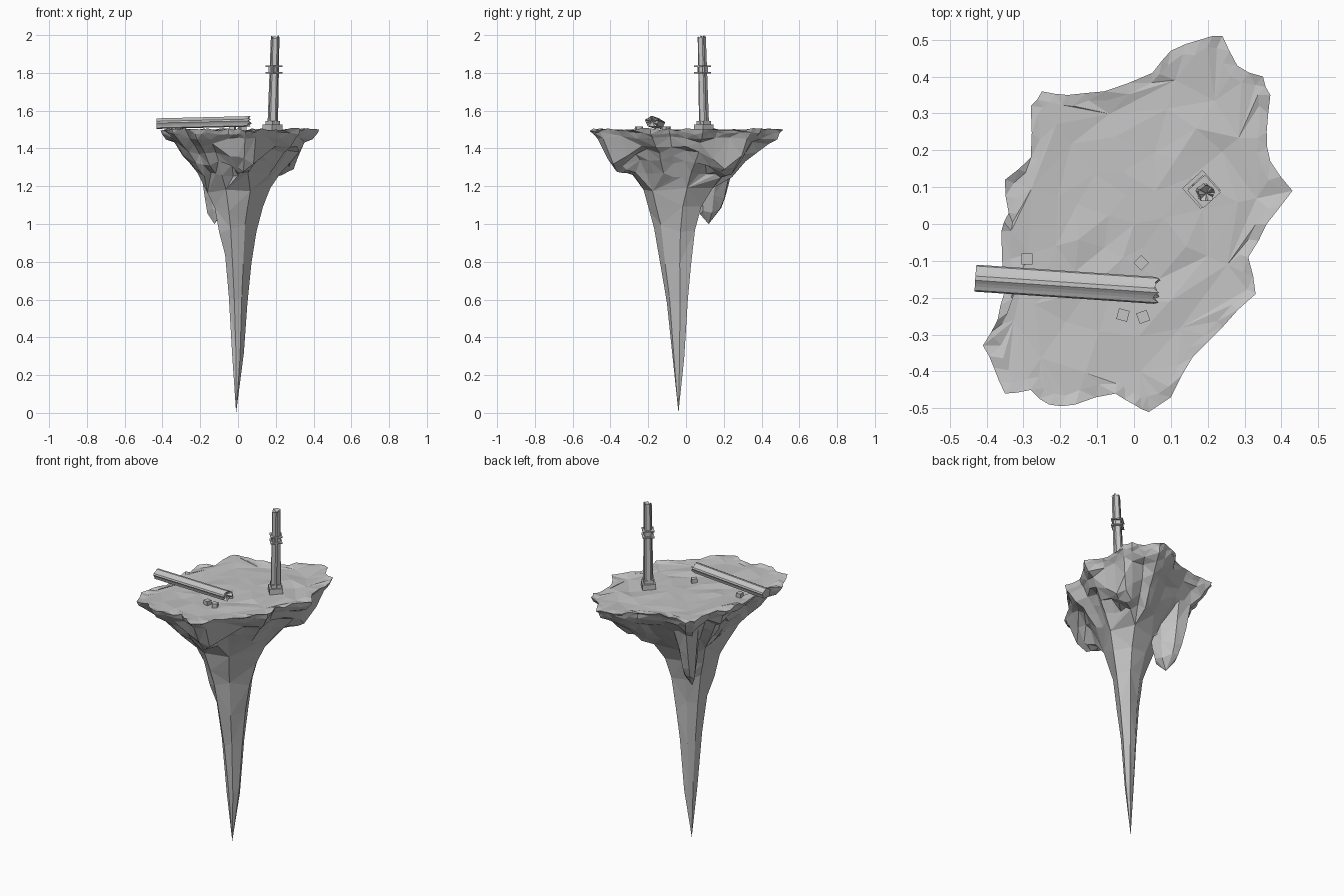
import bpy, bmesh, math, random
from mathutils import Matrix, Vector

random.seed(4)
if "Cube" in bpy.data.objects:
    bpy.data.objects.remove(bpy.data.objects["Cube"])

stone = bpy.data.materials.new("grey stone")
stone.use_nodes = True
GREY = (0.55, 0.55, 0.55, 1)
stone.diffuse_color = GREY
stone.node_tree.nodes["Principled BSDF"].inputs["Base Color"].default_value = GREY


def finish(bm, name):
    """Turn a bmesh into a flat-shaded stone object."""
    bmesh.ops.recalc_face_normals(bm, faces=bm.faces[:])
    mesh = bpy.data.meshes.new(name)
    bm.to_mesh(mesh)
    bm.free()
    mesh.materials.append(stone)
    obj = bpy.data.objects.new(name, mesh)
    bpy.context.collection.objects.link(obj)
    return obj


def jitter(amount):
    return random.uniform(-amount, amount)


def bridge(bm, low, high):
    """Join two closed loops of the same length with quads."""
    n = len(low)
    for i in range(n):
        j = (i + 1) % n
        bm.faces.new((low[i], low[j], high[j], high[i]))


def fan(bm, loop, centre):
    for i, v in enumerate(loop):
        bm.faces.new((v, loop[(i + 1) % len(loop)], centre))


# Plateau outline, in hundredths, anticlockwise
CORNERS = [(43, 9), (37, 17), (36, 25), (37, 35), (35, 40), (28, 43), (24, 51),
           (18, 50), (10, 47), (5, 41), (-8, 36), (-18, 35), (-25, 36),
           (-28, 32), (-28, 18), (-35, 12), (-34, 3), (-36, -2), (-35, -18),
           (-37, -26), (-41, -33), (-38, -39), (-35, -46), (-28, -45),
           (-23, -49), (-16, -49), (-5, -46), (0, -49), (4, -51), (10, -47),
           (16, -36), (24, -28), (33, -19), (31, -9), (36, 0)]
CORNERS = [Vector((x, y, 0)) / 100 for x, y in CORNERS]
OUTLINE = []
for a, b in zip(CORNERS, CORNERS[1:] + CORNERS[:1]):
    OUTLINE += [a, (a + b) / 2 * (1 + jitter(0.012))]

# Rounded lumps hanging under the plateau: centre, lowest height, steepness
LUMPS = [(Vector((0.03, -0.32, 0)), 1.275, 8),
         (Vector((0.24, 0.20, 0)), 1.26, 8)]


def island_ring(bm, scale, z, step, shift, wobble, bump, lumpy):
    """One scaled copy of the outline; a larger step gives fewer sides."""
    points = {}
    loop = []
    for i in range(len(OUTLINE)):
        key = i // step * step
        if key not in points:
            p = OUTLINE[key] * (scale + jitter(wobble))
            p.y += shift
            height = z
            if lumpy:
                for centre, low, steep in LUMPS:
                    height = min(height, low + steep * (p - centre).length_squared)
            p.z = height + jitter(bump)
            points[key] = p
        loop.append(bm.verts.new(points[key]))
    return loop


# Floating rock: uneven top, ragged underside and long tapering spike
bm = bmesh.new()
rings = [
    # scale, height, step, y shift, radial wobble, height wobble, lumps
    (0.20, 1.495, 10, 0, 0.03, 0.005, False),
    (0.42, 1.495, 5, 0, 0.04, 0.006, False),
    (0.62, 1.495, 5, 0, 0.04, 0.006, False),
    (0.80, 1.496, 5, 0, 0.03, 0.006, False),
    (0.93, 1.497, 1, 0, 0.015, 0.005, False),
    (1.00, 1.500, 1, 0, 0.00, 0.008, False),
    (0.97, 1.480, 1, 0, 0.015, 0.007, False),
    (0.93, 1.455, 2, 0, 0.02, 0.012, False),
    (0.84, 1.420, 2, 0, 0.03, 0.015, True),
    (0.74, 1.380, 2, 0, 0.025, 0.018, True),
    (0.64, 1.325, 2, -0.01, 0.02, 0.015, True),
    (0.52, 1.260, 2, -0.02, 0.015, 0.015, True),
    (0.40, 1.180, 10, -0.03, 0.01, 0.015, False),
    (0.30, 1.080, 10, -0.045, 0.01, 0.020, False),
    (0.235, 0.970, 10, -0.05, 0.01, 0.030, False),
    (0.17, 0.800, 10, -0.048, 0.005, 0.040, False),
    (0.12, 0.600, 10, -0.043, 0.005, 0.040, False),
    (0.07, 0.300, 10, -0.040, 0.005, 0.030, False),
]
loops = [island_ring(bm, *r) for r in rings]
for upper, lower in zip(loops, loops[1:]):
    bridge(bm, lower, upper)
fan(bm, loops[0], bm.verts.new((0, 0, 1.495)))
fan(bm, loops[-1], bm.verts.new((-0.01, -0.04, 0)))
bmesh.ops.remove_doubles(bm, verts=bm.verts[:], dist=0.0001)
bmesh.ops.triangulate(bm, faces=bm.faces[:])
finish(bm, "floating_rock")

# Side spike beside the main one, a flattened wedge on the diagonal
bm = bmesh.new()
loops = []
for z, wide, thin, x, y in [(1.40, 0.13, 0.09, -0.11, 0.16),
                            (1.25, 0.105, 0.06, -0.115, 0.147),
                            (1.15, 0.085, 0.045, -0.117, 0.138),
                            (1.07, 0.067, 0.032, -0.118, 0.132)]:
    loop = []
    for i in range(7):
        a = math.tau * i / 7
        offset = Matrix.Rotation(math.radians(125), 3, "Z") @ Vector(
            (wide * math.cos(a), thin * math.sin(a), jitter(0.02)))
        loop.append(bm.verts.new(Vector((x, y, z)) + offset))
    loops.append(loop)
for upper, lower in zip(loops, loops[1:]):
    bridge(bm, lower, upper)
bm.faces.new(loops[0])
fan(bm, loops[-1], bm.verts.new((-0.125, 0.12, 1.0)))
bmesh.ops.triangulate(bm, faces=bm.faces[:])
finish(bm, "side_spike")


def broken_column(name, start, end, r0, r1, squash=1.0, sides=20):
    """Fluted shaft from start to end with a jagged, hollowed break."""
    start, end = Vector(start), Vector(end)
    axis = end - start
    length = axis.length
    bm = bmesh.new()
    loops = []
    for t, r in ((0, r0), (1, r1)):
        loop = []
        for i in range(sides):
            a = math.tau * (i + 0.5) / sides
            rr = r * (1 if i % 4 < 2 else 0.86)
            z = length * t - (random.uniform(0, 0.02) if t else 0)
            loop.append(bm.verts.new((rr * math.cos(a), rr * math.sin(a) * squash, z)))
        loops.append(loop)
    bridge(bm, loops[0], loops[1])
    bm.faces.new(loops[0][::-1])
    fan(bm, loops[1], bm.verts.new((0, 0, length - 0.03)))
    # Local y stays as close to vertical as it can for a lying shaft
    up = axis.normalized()
    guide = Vector((0, 0, 1)) if abs(up.z) < 0.9 else Vector((0, 1, 0))
    side = guide.cross(up).normalized()
    rot = Matrix((side, up.cross(side), up)).transposed().to_4x4()
    bm.transform(Matrix.Translation(start) @ rot)
    return finish(bm, name)


def block(name, centre, size, angle):
    """Box of the given size turned about the vertical."""
    bm = bmesh.new()
    bmesh.ops.create_cube(bm, size=1)
    bm.transform(Matrix.Translation(centre) @ Matrix.Rotation(math.radians(angle), 4, "Z")
                 @ Matrix.Diagonal((*size, 1)))
    return finish(bm, name)


# Standing column with stepped plinth and two square collars
broken_column("standing_column", (0.184, 0.094, 1.53), (0.197, 0.082, 2.0), 0.028, 0.023)
block("plinth_base", (0.183, 0.094, 1.508), (0.074, 0.074, 0.036), 42)
block("plinth_step", (0.184, 0.094, 1.535), (0.054, 0.054, 0.022), 42)
for name, z in (("lower_collar", 1.80), ("upper_collar", 1.835)):
    block(name, (0.19, 0.088, z), (0.064, 0.064, 0.007), 42)
block("collar_core", (0.19, 0.088, 1.818), (0.04, 0.04, 0.03), 42)

# Fallen column lying across the edge
broken_column("fallen_column", (-0.43, -0.147, 1.53), (0.07, -0.181, 1.542),
              0.037, 0.037, squash=0.8)

# Scattered rubble cubes
for i, (x, y, angle) in enumerate([(-0.29, -0.095, 0), (0.02, -0.105, 45),
                                   (-0.03, -0.247, -15), (0.025, -0.252, 20)]):
    block(f"rubble_{i + 1}", (x, y, 1.504), (0.03, 0.03, 0.026), angle)
